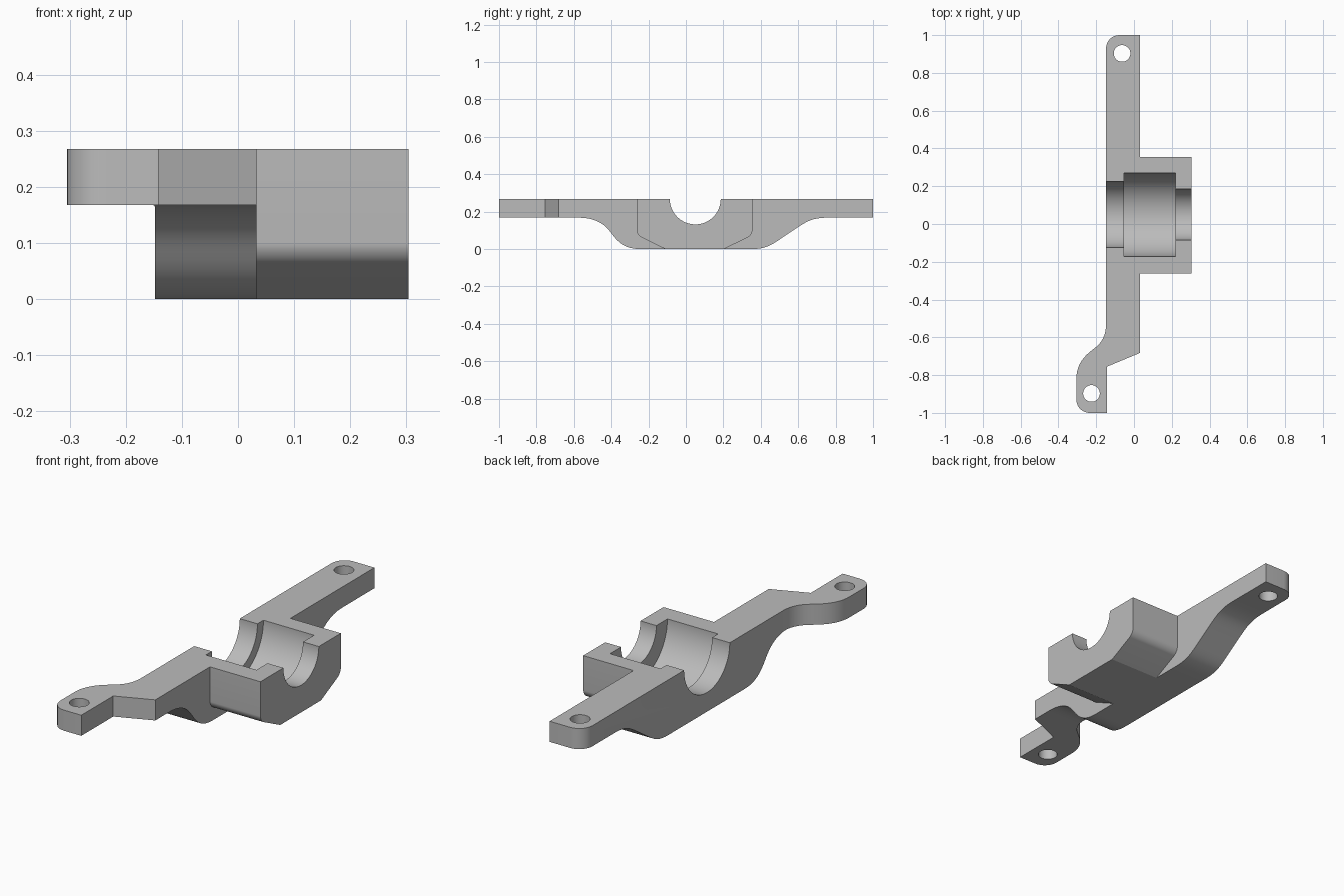
import bpy, bmesh, math
from mathutils import Vector

cube = bpy.data.objects.get("Cube")
if cube:
    bpy.data.objects.remove(cube, do_unlink=True)

TOP = 0.268
BORE_Y = 0.05

grey = bpy.data.materials.new("cast_grey")
grey.use_nodes = True
colour = (0.5, 0.5, 0.5, 1)
grey.diffuse_color = colour
grey.node_tree.nodes["Principled BSDF"].inputs["Base Color"].default_value = colour


def curve(a, b, c, d, steps=10):
    """Points along a cubic curve."""
    a, b, c, d = map(Vector, (a, b, c, d))
    pts = []
    for i in range(steps + 1):
        t = i / steps
        s = 1 - t
        pts.append(tuple(a * s**3 + b * 3 * s * s * t + c * 3 * s * t * t + d * t**3))
    return pts


def fillet(start, corner, end):
    """Rounded corner between two points."""
    s, k, e = map(Vector, (start, corner, end))
    return curve(s, s.lerp(k, 0.55), e.lerp(k, 0.55), e, 8)


def prism(name, outline, axis, low, high):
    """Extrude a closed outline along x (outline in y, z) or z (outline in x, y)."""
    place = (lambda p, h: (h, *p)) if axis == "x" else (lambda p, h: (*p, h))
    bm = bmesh.new()
    base = bm.faces.new([bm.verts.new(place(p, low)) for p in outline])
    out = bmesh.ops.extrude_face_region(bm, geom=[base])
    move = Vector(place((0, 0), high - low))
    bmesh.ops.translate(bm, verts=[v for v in out["geom"] if isinstance(v, bmesh.types.BMVert)], vec=move)
    bmesh.ops.recalc_face_normals(bm, faces=bm.faces)
    mesh = bpy.data.meshes.new(name)
    bm.to_mesh(mesh)
    bm.free()
    mesh.materials.append(grey)
    obj = bpy.data.objects.new(name, mesh)
    bpy.context.collection.objects.link(obj)
    return obj


def circle(u, v, r, n=64):
    return [(u + r * math.cos(math.tau * (i + 0.5) / n),
             v + r * math.sin(math.tau * (i + 0.5) / n)) for i in range(n)]


def combine(obj, tool, operation):
    """Apply a boolean and drop the tool."""
    mod = obj.modifiers.new(operation.lower(), "BOOLEAN")
    mod.operation, mod.solver, mod.object = operation, "EXACT", tool
    bpy.context.view_layer.objects.active = obj
    bpy.ops.object.modifier_apply(modifier=mod.name)
    bpy.data.objects.remove(tool, do_unlink=True)


# Arm outline from above, with the offset foot at the front
plan = (fillet((-0.148, 0.93), (-0.148, 1), (-0.078, 1))
        + [(0.033, 1), (0.033, -0.682), (-0.142, -0.755), (-0.142, -1)]
        + fillet((-0.235, -1), (-0.305, -1), (-0.305, -0.93))
        + curve((-0.305, -0.82), (-0.305, -0.75), (-0.27, -0.705), (-0.225, -0.67))
        + curve((-0.215, -0.662), (-0.17, -0.63), (-0.148, -0.59), (-0.148, -0.53)))
bracket = prism("bearing_bracket", plan, "z", -0.1, TOP)

# Arm side profile with the swept belly
side = ([(-1.1, 0.4), (-1.1, 0.168)]
        + curve((-0.58, 0.168), (-0.49, 0.168), (-0.44, 0.14), (-0.4, 0.085))
        + curve((-0.4, 0.085), (-0.36, 0.03), (-0.32, 0), (-0.24, 0))[1:]
        + curve((0.35, 0), (0.42, 0), (0.45, 0.018), (0.49, 0.044))
        + curve((0.6, 0.118), (0.65, 0.15), (0.68, 0.168), (0.76, 0.168))
        + [(1.1, 0.168), (1.1, 0.4)])
combine(bracket, prism("side_shape", side, "x", -0.6, 0.6), "INTERSECT")

# Housing block around the bearing
block = ([(-0.262, TOP)]
         + fillet((-0.262, 0.1), (-0.262, 0.075), (-0.238, 0.063))
         + [(-0.11, 0), (0.203, 0)]
         + fillet((0.331, 0.063), (0.355, 0.075), (0.355, 0.1))
         + [(0.355, TOP)])
combine(bracket, prism("housing", block, "x", -0.1, 0.304), "UNION")

# Stepped half bore: rear lip, bearing seat, front lip
for low, high, radius in ((-0.3, 0, 0.175), (-0.053, 0.219, 0.221), (0.1, 0.5, 0.136)):
    combine(bracket, prism("bore", circle(BORE_Y, TOP, radius, 96), "x", low, high), "DIFFERENCE")

# Bolt holes
for x, y in ((-0.063, 0.903), (-0.225, -0.897)):
    combine(bracket, prism("bolt_hole", circle(x, y, 0.044, 48), "z", -0.2, 0.5), "DIFFERENCE")

bpy.ops.object.select_all(action="DESELECT")
bracket.select_set(True)
bpy.context.view_layer.objects.active = bracket
bpy.ops.object.shade_smooth_by_angle(angle=math.radians(25))
